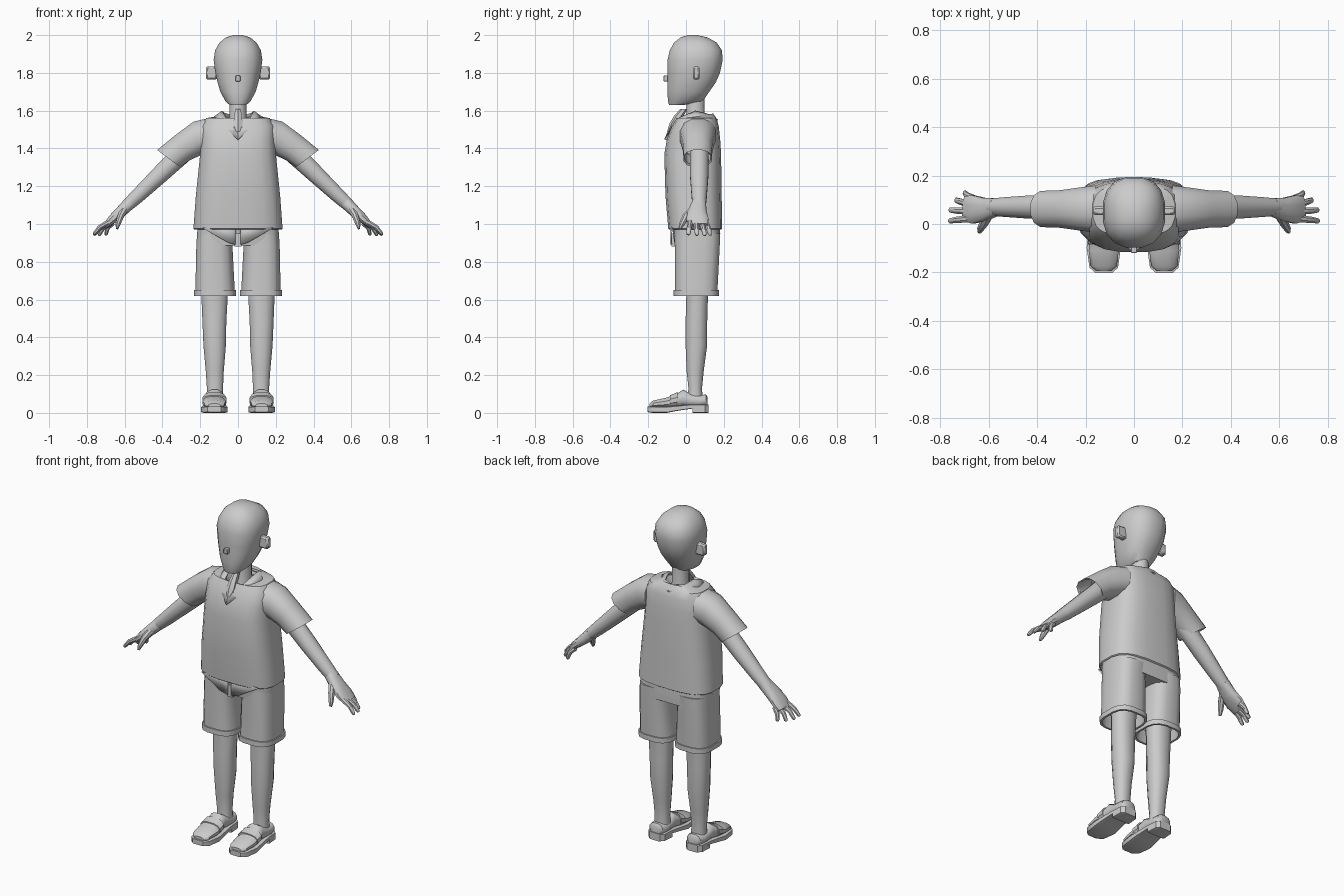
import bpy, bmesh, math
from mathutils import Vector

Y = Vector((0, 1, 0))


def finish(name, bm, mirror=False, thick=0, angle=38):
    bmesh.ops.recalc_face_normals(bm, faces=bm.faces)
    me = bpy.data.meshes.new(name)
    bm.to_mesh(me)
    bm.free()
    ob = bpy.data.objects.new(name, me)
    bpy.context.collection.objects.link(ob)
    bpy.ops.object.select_all(action='DESELECT')
    ob.select_set(True)
    bpy.context.view_layer.objects.active = ob
    bpy.ops.object.shade_smooth_by_angle(angle=math.radians(angle))
    if thick:
        ob.modifiers.new("Thickness", 'SOLIDIFY').thickness = thick
    if mirror:
        ob.modifiers.new("Mirror", 'MIRROR')
    return ob


def ring(c, u, v, n=16, p=2.0):
    """Superellipse ring around c with half axes u and v."""
    pts = []
    for i in range(n):
        a = 2 * math.pi * (i + 0.5) / n
        s, t = math.cos(a), math.sin(a)
        f = lambda k: math.copysign(abs(k) ** (2 / p), k)
        pts.append(Vector(c) + Vector(u) * f(s) + Vector(v) * f(t))
    return pts


def level(z, x0, x1, y0, y1, n=16, p=2.0, tilt=0):
    return ring(((x0 + x1) / 2, (y0 + y1) / 2, z), ((x1 - x0) / 2, 0, 0),
                (0, (y1 - y0) / 2, tilt), n, p)


def loft(name, rings, caps=(True, True), **kw):
    bm = bmesh.new()
    rows = [[bm.verts.new(p) for p in r] for r in rings]
    n = len(rows[0])
    for a, b in zip(rows, rows[1:]):
        for i in range(n):
            j = (i + 1) % n
            bm.faces.new((a[i], a[j], b[j], b[i]))
    if caps[0]:
        bm.faces.new(rows[0])
    if caps[1]:
        bm.faces.new(rows[-1])
    return finish(name, bm, **kw)


def limb(name, path, n=10, p=2.0):
    """Mirrored tube; path points are x, y, z, half width in y, half thickness."""
    pts = [Vector(q[:3]) for q in path]
    rings = []
    for i, q in enumerate(path):
        t = (pts[min(i + 1, len(pts) - 1)] - pts[max(i - 1, 0)]).normalized()
        v = t.cross(Y).normalized()
        u = v.cross(t).normalized()
        rings.append(ring(pts[i], u * q[3], v * q[4], n, p))
    return loft(name, rings, mirror=True)


def box(name, x0, x1, y0, y1, z0, z1, bevel=0, mirror=False):
    bm = bmesh.new()
    bmesh.ops.create_cube(bm, size=1)
    for v in bm.verts:
        v.co = Vector(((x0 + x1) / 2 + v.co.x * (x1 - x0),
                       (y0 + y1) / 2 + v.co.y * (y1 - y0),
                       (z0 + z1) / 2 + v.co.z * (z1 - z0)))
    if bevel:
        bmesh.ops.bevel(bm, geom=bm.edges[:], offset=bevel, segments=1, affect='EDGES')
    return finish(name, bm, mirror)


# Head, neck, ears, nose
head = [(1.63, .045, -.09, -.01), (1.65, .068, -.097, .09), (1.7, .095, -.1, .125),
        (1.75, .11, -.1, .16), (1.8, .122, -.1, .182), (1.87, .131, -.1, .197),
        (1.92, .123, -.088, .192), (1.96, .10, -.065, .165), (1.988, .065, -.03, .115),
        (2.0, .025, .01, .06)]
loft("head", [level(z, -w, w, a, b, 16, 2.4) for z, w, a, b in head])
loft("neck", [level(1.48, -.06, .06, -.02, .12, 12), level(1.57, -.047, .047, 0, .1, 12),
              level(1.68, -.045, .045, 0, .1, 12)])
box("ear", .11, .17, .037, .072, 1.765, 1.835, .008, True)
box("nose", -.013, .013, -.12, -.09, 1.755, 1.785, .003)

# Shirt body with open hem and neck hole
shirt = [(1.0, .222, -.083, .178), (.97, .232, -.088, .185), (.975, .238, -.095, .193),
         (1.15, .225, -.11, .19), (1.37, .202, -.116, .187), (1.45, .198, -.102, .182),
         (1.52, .197, -.075, .174), (1.56, .17, -.05, .162)]
rows = [level(z, -w, w, a, b, 20, 3) for z, w, a, b in shirt]
rows.append(level(1.57, -.1, .1, -.045, .145, 20, 2.2, .015))
rows.append(level(1.53, -.075, .075, -.03, .13, 20, 2.2, .01))
loft("shirt_body", rows, (False, False), angle=32)

# Shirt front tails below the hem
bm = bmesh.new()
bm.faces.new([bm.verts.new(p) for p in
              ((.012, -.083, 1.0), (.19, -.08, .98), (.05, -.083, .9), (.012, -.083, .89))])
finish("shirt_tail", bm, True, .008)

# Collar
bm = bmesh.new()
inner = [(0, .13, 1.575), (.065, .11, 1.585), (.085, .05, 1.6), (.065, -.035, 1.565), (0, -.092, 1.5)]
outer = [(0, .17, 1.552), (.09, .145, 1.56), (.125, .05, 1.57), (.105, -.05, 1.545), (0, -.115, 1.45)]
a, b = [[bm.verts.new(p) for p in r] for r in (inner, outer)]
for i in range(4):
    bm.faces.new((a[i], a[i + 1], b[i + 1], b[i]))
finish("collar", bm, True, .012)

# Neckwear knot and short end in the collar opening
loft("neck_knot", [level(1.49, -.012, .012, -.1, -.075, 6), level(1.53, -.028, .028, -.088, -.04, 6),
                   level(1.57, -.024, .024, -.065, -.015, 6), level(1.61, -.016, .016, -.03, .01, 6)])

# Sleeves: rings given by top and bottom points in x, z
def sleeve_ring(top, bottom, hy):
    t, b = Vector((top[0], .062, top[1])), Vector((bottom[0], .062, bottom[1]))
    return ring((t + b) / 2, Y * hy, (t - b) / 2, 12, 2.3)


loft("sleeve", [sleeve_ring((.16, 1.562), (.16, 1.38), .1),
                sleeve_ring((.235, 1.545), (.2, 1.36), .092),
                sleeve_ring((.33, 1.475), (.255, 1.335), .08),
                sleeve_ring((.43, 1.393), (.305, 1.30), .077),
                sleeve_ring((.415, 1.393), (.308, 1.312), .069),
                sleeve_ring((.32, 1.46), (.26, 1.355), .069)], (True, False), mirror=True)

# Arms, hands, fingers
limb("arm", [(.2, .07, 1.47, .055, .058), (.31, .07, 1.36, .05, .055), (.42, .07, 1.255, .05, .048),
             (.53, .07, 1.15, .042, .04), (.59, .07, 1.095, .036, .034)], 12)
limb("palm", [(.57, .07, 1.113, .037, .034), (.62, .06, 1.065, .05, .031),
              (.665, .06, 1.025, .06, .025), (.70, .065, .992, .052, .014)], 12, 2.5)
fingers = [((.685, .022, 1.01), (.765, .012, .943)), ((.685, .053, 1.005), (.763, .058, .94)),
           ((.675, .083, 1.005), (.738, .10, .938)), ((.665, .105, 1.005), (.7, .13, .94))]
for i, (k, t) in enumerate(fingers):
    k, t = Vector(k), Vector(t)
    m = (k + t) / 2 + Vector((.008, 0, .006))
    e = t + (m - t) * .15
    limb(f"finger_{i + 1}", [(*k, .016, .015), (*m, .014, .013), (*e, .011, .01), (*t, .006, .005)], 8)
limb("thumb", [(.6, .04, 1.08, .02, .022), (.622, .0, 1.04, .02, .018),
               (.635, -.022, 1.0, .015, .014), (.64, -.033, .975, .008, .007)], 8)

# Shorts: hips and two open legs with turned cuffs
loft("shorts_hips", [level(.885, -.215, .215, -.06, .18, 20, 4),
                     level(.95, -.218, .218, -.07, .182, 20, 4),
                     level(1.05, -.205, .205, -.07, .175, 20, 4)])
legs = [(.95, .02, .218, -.062, .183), (.88, .028, .222, -.061, .18), (.65, .016, .227, -.06, .168),
        (.65, .008, .234, -.067, .175), (.62, .008, .234, -.067, .175), (.62, .02, .222, -.055, .163),
        (.7, .025, .218, -.05, .16)]
loft("shorts_leg", [level(*q, 16, 3) for q in legs], (True, False), mirror=True)
box("shorts_fly", -.018, .018, -.078, -.04, .88, .95)

# Lower legs
shin = [(.85, .05, .2, -.01, .135), (.62, .052, .196, 0, .118), (.48, .06, .19, -.004, .114),
        (.36, .062, .185, -.004, .114), (.22, .074, .172, .002, .095), (.13, .078, .166, .012, .086),
        (.06, .075, .168, .005, .09)]
loft("leg", [level(*q, 12, 2.3) for q in shin], mirror=True)


# Shoes: sections along y as y, half width, bottom, top
def shoe_part(name, rows, n, p):
    loft(name, [ring((.125, y, (a + b) / 2), (w, 0, 0), (0, 0, (b - a) / 2), n, p)
                for y, w, a, b in rows], mirror=True)


shoe_part("shoe_upper", [(-.193, .032, .028, .05), (-.175, .055, .025, .065), (-.11, .064, .025, .08),
                         (-.055, .06, .025, .098), (-.015, .052, .03, .125), (.02, .053, .03, .105),
                         (.07, .054, .03, .095), (.105, .045, .03, .098), (.115, .03, .035, .085)], 12, 2.4)
shoe_part("shoe_sole", [(-.203, .036, .004, .034), (-.18, .06, 0, .034), (-.1, .072, 0, .034),
                        (-.05, .068, .01, .038), (.03, .06, .022, .045), (.1, .055, .022, .045),
                        (.12, .036, .022, .045)], 8, 8)
shoe_part("shoe_heel", [(.035, .06, 0, .03), (.1, .055, 0, .03), (.12, .036, 0, .03)], 8, 8)
shoe_part("shoe_strap", [(-.085, .066, .03, .094), (-.06, .066, .03, .104), (-.045, .064, .03, .112)], 12, 2.4)
